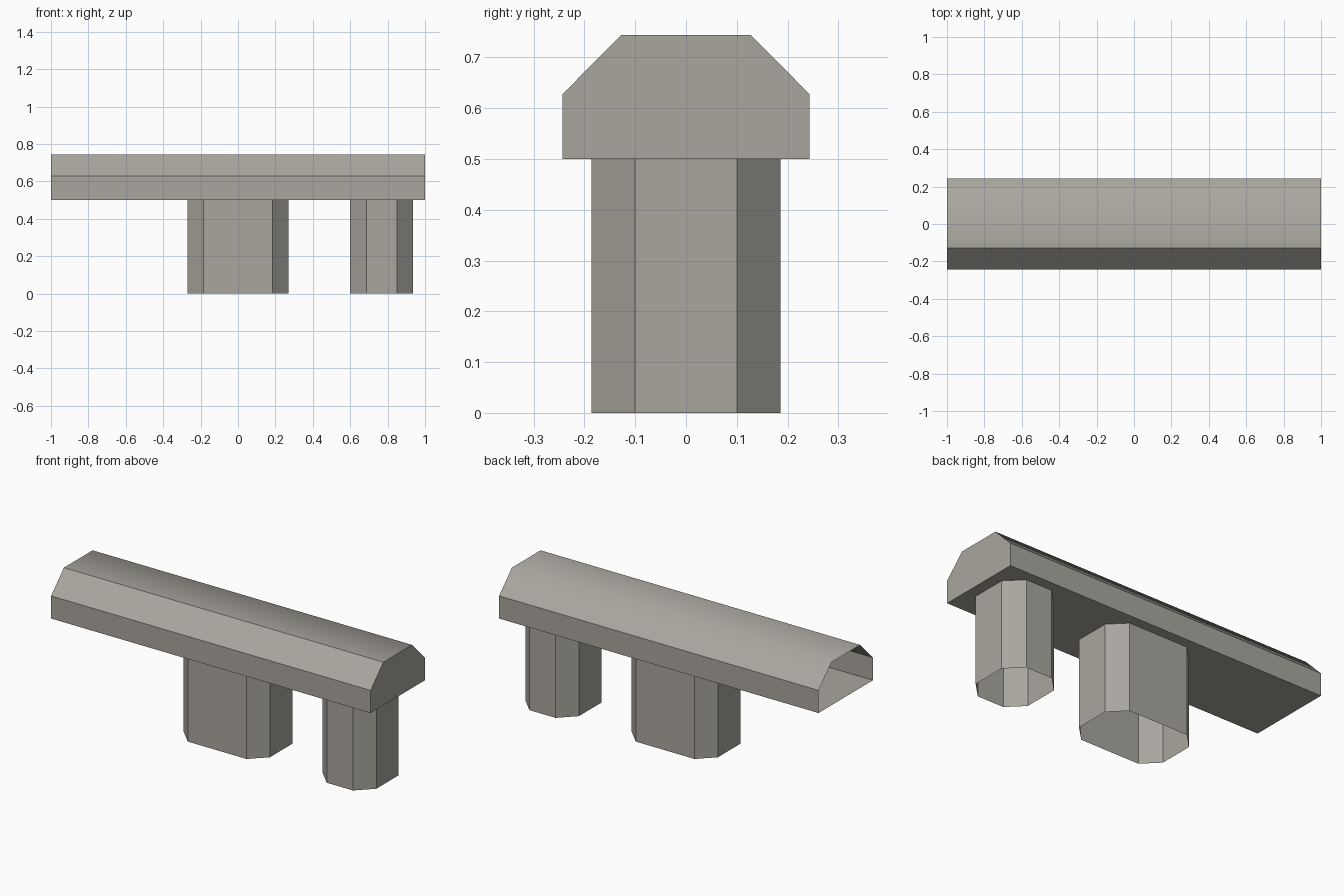
import bpy, bmesh

if "Cube" in bpy.data.objects:
    bpy.data.objects.remove(bpy.data.objects["Cube"])

stone = bpy.data.materials.new("warm grey stone")
stone.diffuse_color = (0.40, 0.38, 0.345, 1)
stone.use_nodes = True
stone.node_tree.nodes["Principled BSDF"].inputs["Base Color"].default_value = stone.diffuse_color


def make_object(name, bm):
    me = bpy.data.meshes.new(name)
    bm.to_mesh(me)
    bm.free()
    me.materials.append(stone)
    ob = bpy.data.objects.new(name, me)
    bpy.context.collection.objects.link(ob)
    return ob


def sweep(start, end):
    """Walls between two matching closed rings, plus the rings of vertices."""
    bm = bmesh.new()
    a = [bm.verts.new(p) for p in start]
    b = [bm.verts.new(p) for p in end]
    n = len(a)
    walls = [bm.faces.new((a[i], a[(i + 1) % n], b[(i + 1) % n], b[i])) for i in range(n)]
    return bm, walls, a, b


# beam: bevelled profile (y, z), open at the left end, closed at the right
profile = [(-.243, .5), (.243, .5), (.243, .628), (.128, .744), (-.128, .744), (-.243, .628)]
bm, walls, left, right = sweep([(1 - 2, y, z) for y, z in profile],
                               [(1, y, z) for y, z in profile])
bm.faces.new(right)
bmesh.ops.recalc_face_normals(bm, faces=bm.faces)
bm.normal_update()
if walls[3].normal.z < 0:
    bmesh.ops.reverse_faces(bm, faces=bm.faces)
# the top and the back slope share one smooth edge, all others are sharp
soft = {walls[2], walls[3]}
for f in soft:
    f.smooth = True
for e in bm.edges:
    e.smooth = set(e.link_faces) == soft
make_object("beam", bm)


# legs: chamfered hollow tubes, open at the bottom
def leg(name, x, half_x, half_y=.186, c=.086):
    ix, iy = half_x - c, half_y - c
    ring = [(half_x, -iy), (half_x, iy), (ix, half_y), (-ix, half_y),
            (-half_x, iy), (-half_x, -iy), (-ix, -half_y), (ix, -half_y)]
    bm, _, _, _ = sweep([(x + px, py, 0) for px, py in ring],
                        [(x + px, py, .5) for px, py in ring])
    make_object(name, bm)


leg("wide_middle_leg", 0, .27)
leg("narrow_right_leg", .768, .168)
